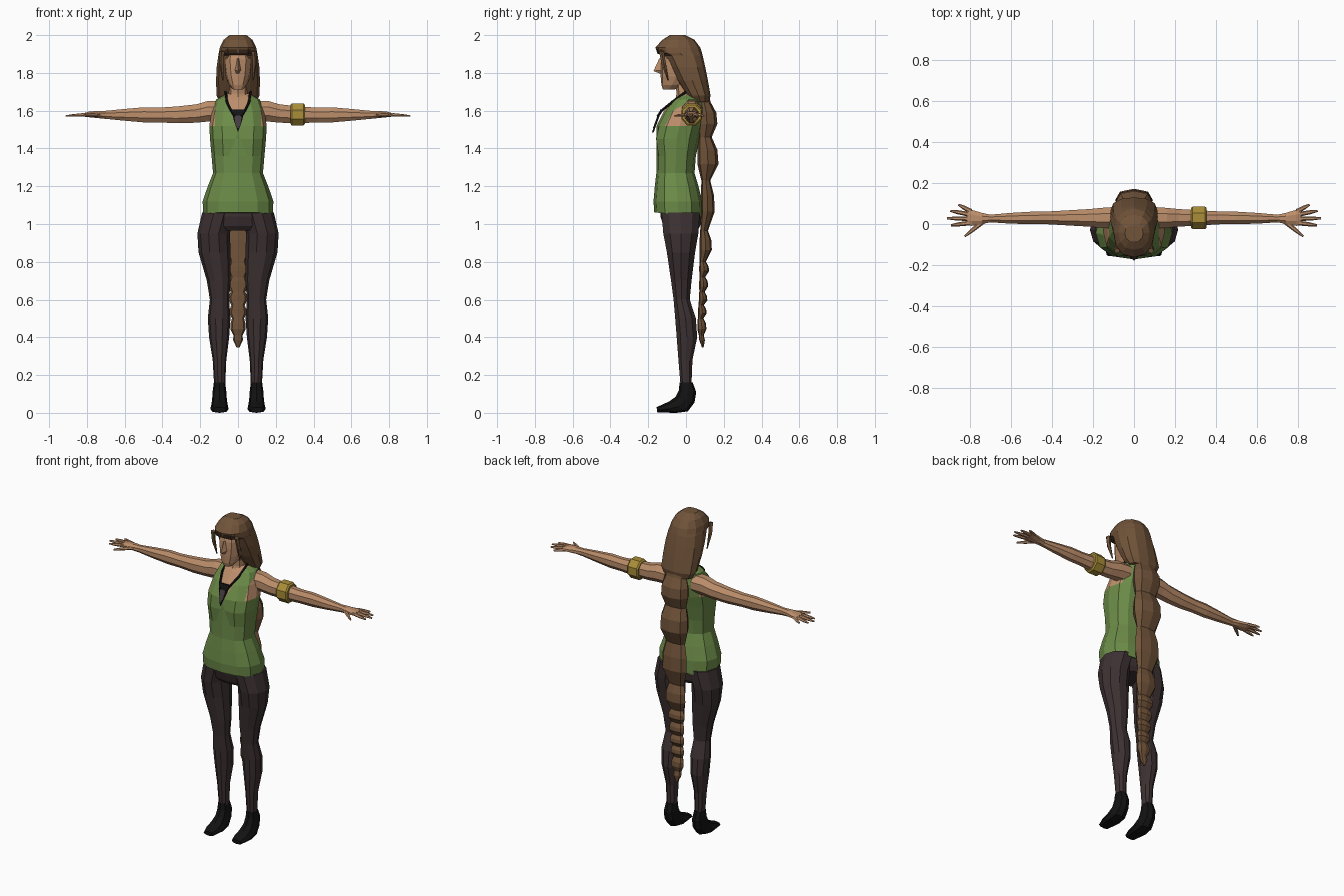
import bpy, bmesh, math
from mathutils import Vector


def material(name, rgb):
    m = bpy.data.materials.new(name)
    m.diffuse_color = (*rgb, 1)
    return m


SKIN = material("skin", (0.50, 0.27, 0.145))
HAIR = material("hair brown", (0.165, 0.088, 0.042))
DARK_HAIR = material("brow brown", (0.05, 0.026, 0.014))
GREEN = material("shirt green", (0.15, 0.26, 0.065))
LEGGING = material("legging brown", (0.047, 0.031, 0.032))
BLACK = material("black", (0.006, 0.006, 0.006))
GOLD = material("gold", (0.40, 0.27, 0.04))
GREY = material("pendant grey", (0.06, 0.045, 0.05))


def finish(bm, name, mats, mirror=False):
    bmesh.ops.recalc_face_normals(bm, faces=bm.faces)
    me = bpy.data.meshes.new(name)
    bm.to_mesh(me)
    bm.free()
    ob = bpy.data.objects.new(name, me)
    bpy.context.collection.objects.link(ob)
    for m in mats:
        me.materials.append(m)
    if mirror:
        ob.modifiers.new("mirror", 'MIRROR')
    return ob


def loft(rings):
    """Skin a stack of point rings and cap both ends."""
    bm = bmesh.new()
    rows = [[bm.verts.new(p) for p in r] for r in rings]
    n = len(rows[0])
    for a, b in zip(rows, rows[1:]):
        for i in range(n):
            j = (i + 1) % n
            bm.faces.new((a[i], a[j], b[j], b[i]))
    bm.faces.new(rows[0])
    bm.faces.new(rows[-1])
    return bm


def ring(cx, hw, front, back, n=12, power=0.85):
    """Rounded ring through a front and a back (y, z) point."""
    f, b = Vector(front), Vector(back)
    mid, half = (f + b) / 2, (f - b) / 2
    out = []
    for i in range(n):
        t = 2 * math.pi * i / n
        c, s = math.cos(t), math.sin(t)
        c = math.copysign(abs(c) ** power, c)
        s = math.copysign(abs(s) ** power, s)
        p = mid + half * s
        out.append((cx + hw * c, p.x, p.y))
    return out


def body(rows, n=12, cx=0.0):
    """Level rings from rows of (z, half width, front y, back y)."""
    return loft([ring(cx, w, (f, z), (b, z), n) for z, w, f, b in rows])


def tube(points, radii, n=6, flat=1.0):
    """Tapered tube along a short path."""
    pts = [Vector(p) for p in points]
    rings = []
    for i, p in enumerate(pts):
        d = (pts[min(i + 1, len(pts) - 1)] - pts[max(i - 1, 0)]).normalized()
        up = Vector((0, 0, 1)) if abs(d.z) < 0.9 else Vector((0, 1, 0))
        u = d.cross(up).normalized()
        v = u.cross(d)
        rings.append([p + radii[i] * (u * math.cos(2 * math.pi * k / n) +
                      v * flat * math.sin(2 * math.pi * k / n)) for k in range(n)])
    return loft(rings)


def limb(rows, n=8):
    """Rings along x from rows of (x, y, z, y radius, z radius)."""
    return loft([[(x, y + ry * math.cos(2 * math.pi * (k + .5) / n) * 1.05,
                   z + rz * math.sin(2 * math.pi * (k + .5) / n) * 1.05)
                  for k in range(n)] for x, y, z, ry, rz in rows])


# Torso: green shirt with a V neck and armholes cut in as skin
torso = [(1.04, .185, -.168, .088), (1.12, .187, -.172, .085), (1.20, .160, -.165, .066),
         (1.27, .132, -.157, .045), (1.36, .140, -.157, .052), (1.45, .148, -.172, .072),
         (1.52, .152, -.156, .088), (1.60, .138, -.115, .100), (1.66, .115, -.065, .090),
         (1.69, .060, -.035, .060)]
bm = body(torso)
for v in bm.verts:
    if v.co.z < 1.05:                                   # hem dips at the front
        v.co.z = 1.045 - 0.1 * v.co.y
    if abs(v.co.z - 1.45) < .01 and v.co.y < -.1 and abs(v.co.x) < .02:
        v.co.y += .018                                  # hollow between the bust
for co, no in (((0, 0, 1.49), (1, 0, -.375)), ((0, 0, 1.49), (1, 0, .375)),
               ((.122, 0, 0), (1, 0, 0)), ((-.122, 0, 0), (1, 0, 0))):
    bmesh.ops.bisect_plane(bm, geom=bm.verts[:] + bm.edges[:] + bm.faces[:],
                           plane_co=co, plane_no=no)
for f in bm.faces:
    c = f.calc_center_median()
    neckline = c.y < .02 and abs(c.x) < .375 * (c.z - 1.49)
    armhole = c.z > 1.53 and abs(c.x) > .122
    f.material_index = int(neckline or armhole)
finish(bm, "shirt", [GREEN, SKIN])

# Hips and legs
finish(body([(1.12, .165, -.14, .07), (1.04, .175, -.135, .08), (.99, .17, -.12, .075),
             (.965, .10, -.10, .06)]), "hips", [LEGGING])
legs = [(1.06, .100, .090, -.135, .078), (.95, .129, .086, -.125, .070),
        (.85, .124, .085, -.105, .052), (.70, .102, .063, -.082, .032),
        (.60, .098, .051, -.068, .022), (.50, .100, .060, -.060, .055),
        (.40, .100, .053, -.052, .062), (.28, .098, .036, -.042, .036),
        (.14, .097, .029, -.030, .030)]
finish(loft([ring(c, w, (f, z), (b, z), 10, 1) for z, c, w, f, b in legs]),
       "leg", [LEGGING], True)

# Shoes with raised heels
shoe = [(.030, (-.034, .16), (.036, .16)), (.036, (-.038, .12), (.054, .11)),
        (.039, (-.055, .085), (.045, .055)), (.045, (-.09, .06), (.01, .008)),
        (.049, (-.13, .042), (-.05, .0)), (.034, (-.156, .03), (-.152, .002))]
finish(loft([ring(.098, w, f, b, 8) for w, f, b in shoe]), "shoe", [BLACK], True)

# Arms, hands and fingers
arm = [(.09, .03, 1.600, .055, .055), (.16, .03, 1.597, .050, .056),
       (.22, .03, 1.585, .044, .050), (.32, .03, 1.578, .038, .046),
       (.42, .03, 1.577, .032, .040), (.50, .03, 1.578, .031, .041),
       (.60, .028, 1.578, .027, .032), (.70, .027, 1.578, .019, .022),
       (.74, .027, 1.580, .028, .020), (.79, .03, 1.580, .040, .015),
       (.815, .033, 1.578, .041, .010)]
finish(limb(arm), "arm", [SKIN], True)
for name, base, tip in (("little_finger", (.795, .062), (.855, .094)),
                        ("ring_finger", (.80, .047), (.895, .064)),
                        ("middle_finger", (.80, .026), (.912, .028)),
                        ("index_finger", (.80, .005), (.892, -.006)),
                        ("thumb", (.735, .012), (.825, -.060))):
    a, b = Vector((*base, 1.580)), Vector((*tip, 1.572))
    finish(tube([a, a.lerp(b, .6), b], [.012, .010, .005], 6, .85), name, [SKIN], True)

# Gold armband on one arm only
finish(limb([(.278, .03, 1.58, .050, .052), (.286, .03, 1.58, .056, .061),
             (.346, .03, 1.58, .056, .061), (.354, .03, 1.58, .050, .052)]),
       "armband", [GOLD])

# Neck, face and nose
finish(body([(1.64, .065, -.06, .06), (1.69, .05, -.05, .05), (1.80, .048, -.06, .05)], 8),
       "neck", [SKIN])
finish(body([(1.712, .026, -.122, -.06), (1.735, .046, -.130, -.02), (1.78, .064, -.134, .03),
             (1.83, .073, -.136, .06), (1.87, .075, -.135, .06), (1.94, .068, -.120, .06)]),
       "face", [SKIN])
finish(loft([[(-.008, -.125, 1.875), (.008, -.125, 1.875), (0, -.142, 1.875)],
             [(-.018, -.125, 1.815), (.018, -.125, 1.815), (0, -.172, 1.81)],
             [(-.012, -.125, 1.795), (.012, -.125, 1.795), (0, -.140, 1.797)]]),
       "nose", [SKIN])

# Hair cap: overhanging fringe, front edge receding downward
finish(body([(2.0, .045, -.085, -.005), (1.975, .076, -.125, .045), (1.935, .096, -.162, .075),
             (1.905, .102, -.152, .085), (1.893, .104, -.122, .088), (1.83, .113, -.088, .102),
             (1.76, .116, -.050, .116), (1.68, .114, .002, .130), (1.645, .095, .03, .122)]),
       "hair", [HAIR])
finish(body([(1.925, .070, -.158, -.10), (1.900, .070, -.150, -.10)], 8),
       "fringe_shadow_edge", [DARK_HAIR])
finish(tube([(.083, -.13, 1.915), (.087, -.118, 1.85), (.080, -.095, 1.76)],
            [.014, .012, .003], 5), "side_lock", [HAIR], True)

# Long knotted braid: each knot is (top z, bottom z, half width, front y, back y)
knots = [(1.645, 1.46, .090, .055, .166), (1.46, 1.23, .092, .060, .172),
         (1.23, .965, .085, .078, .152), (.965, .80, .068, .072, .137),
         (.80, .72, .056, .070, .122), (.72, .64, .053, .070, .117),
         (.64, .57, .049, .068, .113), (.57, .50, .045, .064, .109),
         (.50, .41, .041, .060, .108)]
rows = [(1.70, .09, .03, .118)]
for top, low, w, f, b in knots:
    h, d = top - low, b - f
    rows += [(top, w * .78, f + d * .05, b - d * .32), (top - h * .3, w * .98, f, b - d * .05),
             (top - h * .62, w, f, b)]
rows += [(.41, .024, .068, .094), (.385, .026, .07, .10), (.345, .007, .085, .093)]
finish(body(rows, 8), "braid", [HAIR])

# Necklace cord and pendant
finish(tube([(.066, .0, 1.70), (.058, -.075, 1.645), (.036, -.128, 1.602), (.018, -.150, 1.57)],
            [.007] * 4, 5), "necklace_cord", [BLACK], True)


def plate(name, w, top, low, shift, mat):
    outline = [(-w, top), (w, top), (w * .7, top - .05), (0, low), (-w * .7, top - .05)]
    rings = [[(x, -.133 - (1.605 - z) * .36 + dy, z) for x, z in outline]
             for dy in (shift, shift + .009)]
    finish(loft(rings), name, [mat])


plate("pendant", .034, 1.605, 1.485, -.004, BLACK)
plate("pendant_stone", .019, 1.575, 1.505, -.007, GREY)
